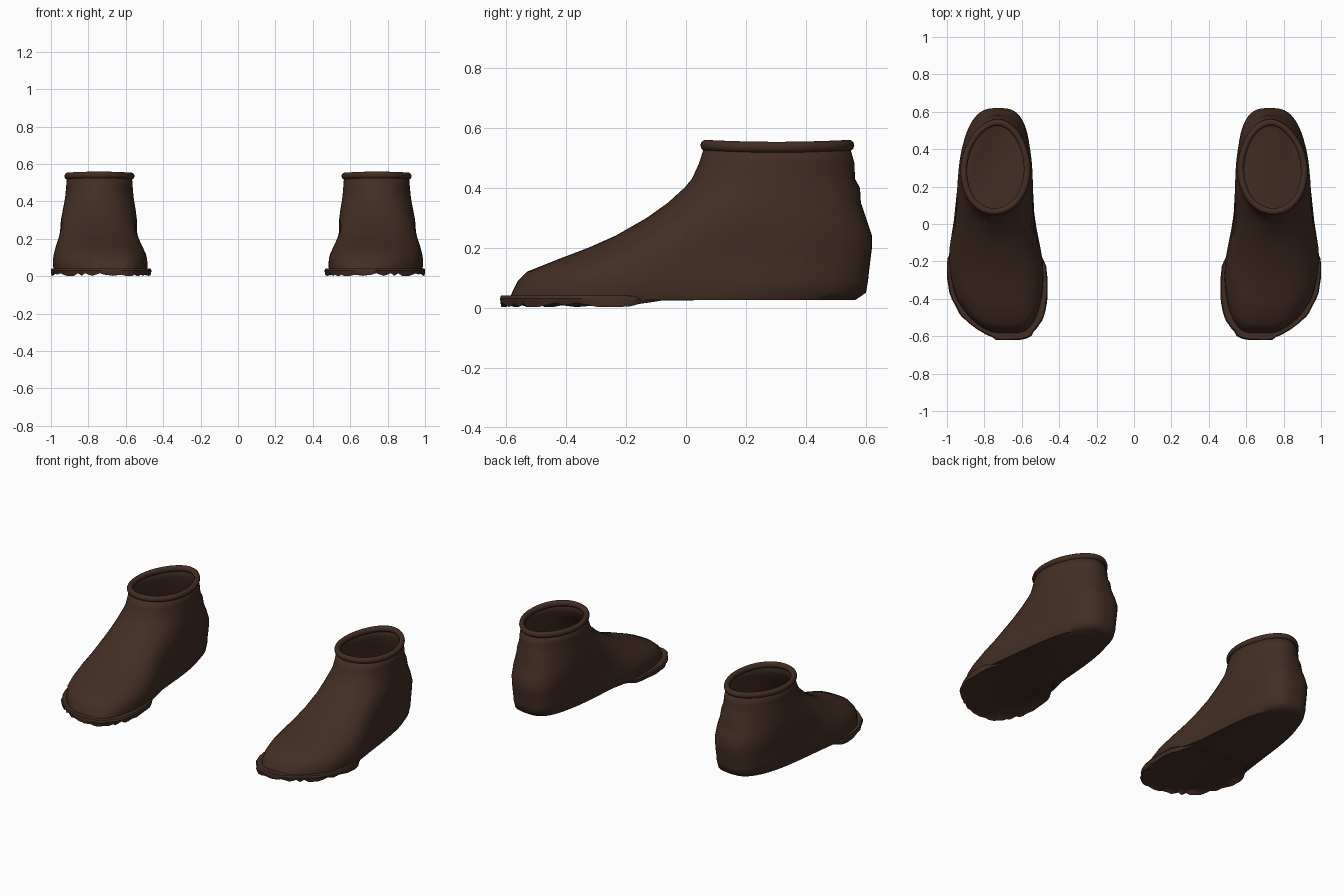
import bpy, bmesh, math, random

if "Cube" in bpy.data.objects:
    bpy.data.objects.remove(bpy.data.objects["Cube"])

N = 64  # points around each horizontal ring

leather = bpy.data.materials.new("dark brown leather")
leather.diffuse_color = (0.055, 0.027, 0.017, 1)
leather.use_nodes = True
leather.node_tree.nodes["Principled BSDF"].inputs["Base Color"].default_value = leather.diffuse_color

# Foot plan: y, inner x, outer x
PLAN = [(-0.62, .487, .845), (-0.5, .478, .925), (-0.4, .475, .97), (-0.3, .476, .985),
        (-0.2, .485, .993), (-0.1, .505, .985), (0, .53, .965), (0.2, .54, .945),
        (0.4, .547, .93), (0.63, .545, .905)]

# Body levels: z, front y, back y, width factor, front squareness, back squareness
LEVELS = [(.026, -.59, .565, .97, 3.7, 2.8), (.05, -.58, .60, .995, 3.7, 3.0),
          (.09, -.56, .607, 1.0, 3.5, 3.2), (.12, -.53, .61, .99, 3.1, 3.2),
          (.16, -.43, .615, .98, 2.7, 3.2), (.20, -.325, .62, .98, 2.5, 3.1),
          (.24, -.235, .62, .99, 2.4, 3.0), (.30, -.13, .60, 1.0, 2.3, 2.7),
          (.35, -.06, .583, .975, 2.2, 2.4), (.40, -.005, .58, .94, 2.1, 2.2),
          (.43, .02, .563, .92, 2, 2.1), (.48, .043, .562, .90, 2, 2),
          (.54, .062, .545, .88, 2, 1.9)]


def plan(y):
    for a, b in zip(PLAN, PLAN[1:]):
        if y <= b[0]:
            f = max(0, (y - a[0]) / (b[0] - a[0]))
            return [a[i] + f * (b[i] - a[i]) for i in (1, 2)]
    return PLAN[-1][1:]


def ring(z, front, back, k, pf, pb, side, grow=0.0):
    """Closed foot-shaped outline at one height."""
    mid, half = (front + back) / 2, (back - front) / 2 + grow
    pts = []
    for i in range(N):
        c, s = math.cos(math.tau * i / N), math.sin(math.tau * i / N)
        p = pb if c > 0 else pf
        y = mid + half * math.copysign(abs(c) ** (2 / p), c)
        xi, xo = plan(y)
        w = ((xo - xi) / 2 * k + grow) * math.copysign(abs(s) ** (2 / p), s)
        pts.append((side * ((xi + xo) / 2 + w), y, z))
    return pts


def loft(name, rings, cap_first=False, cap_last=False, loop=False, angle=50):
    bm = bmesh.new()
    vs = [[bm.verts.new(p) for p in r] for r in rings]
    pairs = list(zip(vs, vs[1:])) + ([(vs[-1], vs[0])] if loop else [])
    for a, b in pairs:
        n = len(a)
        for i in range(n):
            j = (i + 1) % n
            bm.faces.new((a[i], a[j], b[j], b[i]))
    if cap_first:
        bm.faces.new(vs[0])
    if cap_last:
        bm.faces.new(vs[-1])
    bmesh.ops.recalc_face_normals(bm, faces=bm.faces)
    me = bpy.data.meshes.new(name)
    bm.to_mesh(me)
    bm.free()
    me.materials.append(leather)
    ob = bpy.data.objects.new(name, me)
    bpy.context.collection.objects.link(ob)
    bpy.ops.object.select_all(action='DESELECT')
    ob.select_set(True)
    bpy.context.view_layer.objects.active = ob
    bpy.ops.object.shade_smooth_by_angle(angle=math.radians(angle))
    return ob


def shoe(side, label):
    # Hollow upper with a closed flat bottom and an open ankle
    upper = loft(label + "_upper", [ring(*lv, side) for lv in LEVELS], cap_first=True)
    mod = upper.modifiers.new("thickness", 'SOLIDIFY')
    mod.thickness = 0.008
    mod.offset = -1

    # Rolled cuff around the ankle opening
    r, M = 0.019, 10
    cuff = []
    for j in range(M):
        a = math.tau * j / M
        pts = ring(.538 + r * math.sin(a), .066, .543, .86, 2, 1.9, side,
                   grow=r * math.cos(a) * .95)
        cuff.append([(x, y, z + .003 * math.cos(math.tau * i / N * 2))
                     for i, (x, y, z) in enumerate(pts)])
    loft(label + "_cuff", cuff, loop=True, angle=80)

    # Ragged welt around the front of the sole, fading into the arch
    rng = random.Random(4)
    jag = [rng.uniform(-.006, .010) for _ in range(N // 2 + 1)]
    jag = [jag[i // 2] for i in range(N)]
    drop = [rng.choice((0, 0, .006, .014)) for _ in range(N)]

    def welt(z, grow, ragged):
        out = []
        for i, (x, y, zz) in enumerate(ring(z, -.605, .02, 1, 3.2, 3.0, side, grow)):
            c = side * .73
            f = min(1, max(0, (-.08 - y) / .12))
            x = c + (x - c) * (1 + jag[i] * 2 * f - .12 * (1 - f))
            x = max(-1, min(1, x))
            y = max(-.62, y - jag[i] * f * (1 if y < -.4 else 0))
            zz += drop[i] * f if ragged else 0
            out.append((x, y, zz * f + (.024 + zz * .1) * (1 - f)))
        return out

    loft(label + "_welt", [welt(.022, -.03, False), welt(.002, .004, True),
                           welt(.03, .010, False), welt(.041, .004, False),
                           welt(.041, -.03, False)],
         cap_first=True, angle=30)


shoe(1, "right_shoe")
shoe(-1, "left_shoe")
